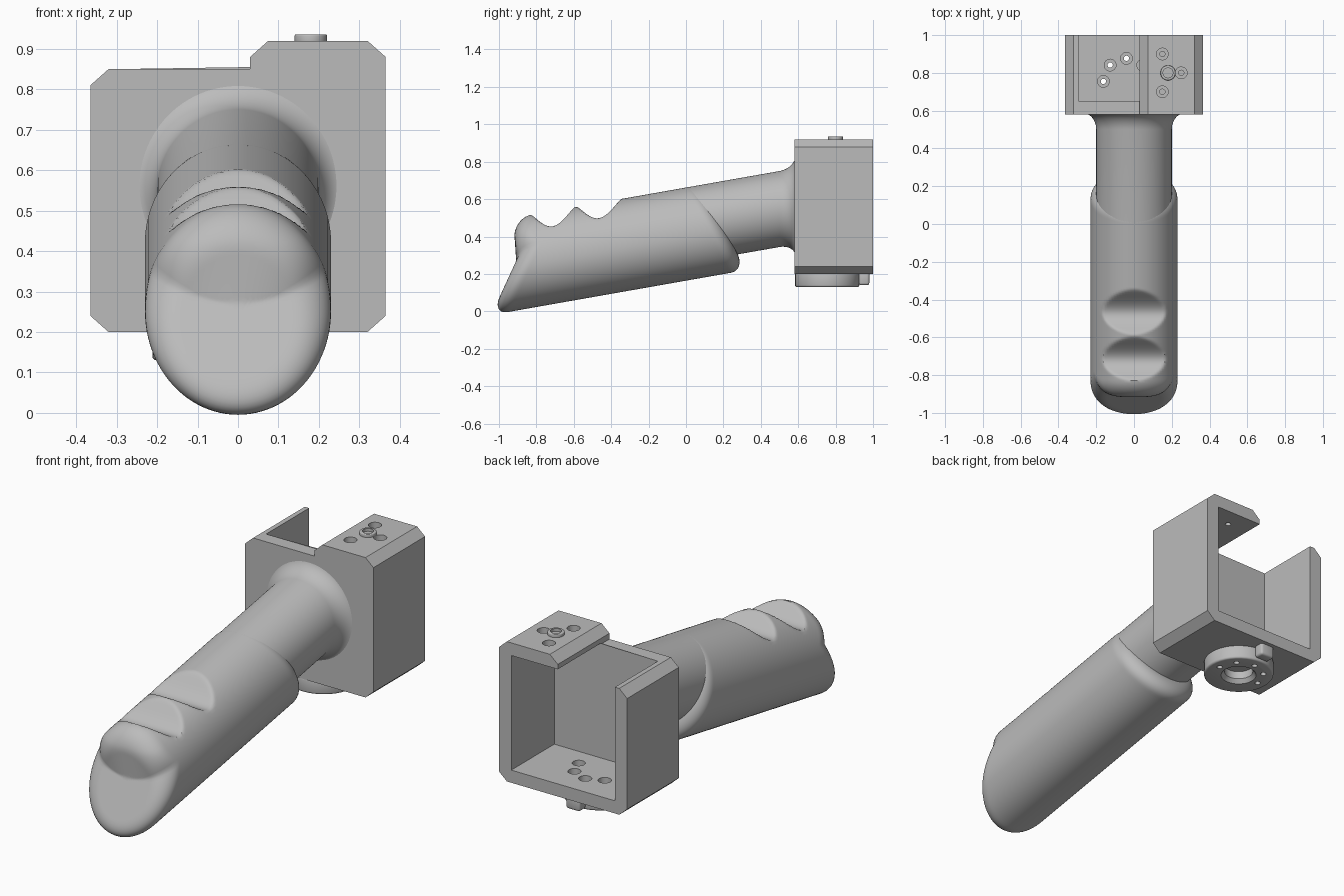
import bpy, bmesh
from math import sin, cos, pi, radians
from mathutils import Matrix

if "Cube" in bpy.data.objects:
    bpy.data.objects.remove(bpy.data.objects["Cube"])

GREY = (0.5, 0.5, 0.5, 1)
mat = bpy.data.materials.new("plain grey")
mat.use_nodes = True
mat.diffuse_color = GREY
mat.node_tree.nodes["Principled BSDF"].inputs["Base Color"].default_value = GREY

SLOPE = 0.176   # the handle rises towards the back
N = 96          # points around the handle


def make(name, bm):
    bmesh.ops.recalc_face_normals(bm, faces=bm.faces)
    me = bpy.data.meshes.new(name)
    bm.to_mesh(me)
    bm.free()
    me.materials.append(mat)
    ob = bpy.data.objects.new(name, me)
    bpy.context.collection.objects.link(ob)
    return ob


def loft(name, rings):
    bm = bmesh.new()
    loops = [[bm.verts.new(p) for p in ring] for ring in rings]
    for a, b in zip(loops, loops[1:]):
        for i in range(len(a)):
            j = (i + 1) % len(a)
            bm.faces.new((a[i], a[j], b[j], b[i]))
    bm.faces.new(loops[0])
    bm.faces.new(loops[-1])
    return make(name, bm)


def box(name, x0, x1, y0, y1, z0, z1):
    bm = bmesh.new()
    bmesh.ops.create_cube(bm, size=1)
    bmesh.ops.scale(bm, vec=(x1 - x0, y1 - y0, z1 - z0), verts=bm.verts)
    bmesh.ops.translate(bm, vec=((x0 + x1) / 2, (y0 + y1) / 2, (z0 + z1) / 2), verts=bm.verts)
    return make(name, bm)


def cylinder(name, x, y, z0, z1, r, r_top=None):
    bm = bmesh.new()
    bmesh.ops.create_cone(bm, cap_ends=True, segments=40, radius1=r, radius2=r_top or r,
                          depth=z1 - z0, matrix=Matrix.Translation((x, y, (z0 + z1) / 2)))
    return make(name, bm)


def apply(ob, kind, **settings):
    mod = ob.modifiers.new(kind, kind)
    for key, value in settings.items():
        setattr(mod, key, value)
    bpy.context.view_layer.objects.active = ob
    bpy.ops.object.modifier_apply(modifier=mod.name)


def cut(targets, cutter):
    for ob in targets:
        apply(ob, "BOOLEAN", object=cutter, operation="DIFFERENCE", solver="EXACT")
    bpy.data.objects.remove(cutter)


def bevel(ob, width):
    apply(ob, "BEVEL", width=width, segments=3, limit_method="ANGLE", angle_limit=radians(30))


def smooth(ob, angle):
    bpy.ops.object.select_all(action="DESELECT")
    ob.select_set(True)
    bpy.context.view_layer.objects.active = ob
    bpy.ops.object.shade_smooth_by_angle(angle=radians(angle))


# Grip: egg-shaped section, slanted butt, finger scoops on top
MID, LOW, HIGH, WIDE = 0.398, 0.234, 0.264, 0.23


def section(scale):
    for i in range(N):
        t = 2 * pi * i / N
        yield (scale * WIDE * cos(t),
               MID + scale * (HIGH if sin(t) > 0 else LOW) * sin(t))


def butt(x, v):
    kink = 0.43 + 0.055 * (x / 0.19) ** 2
    flat = -1.0 + 0.5 * (min(v, kink) - 0.246)
    if v <= kink:
        return flat
    f = min(1, (v - kink) / max(0.02, 0.58 - kink))
    return flat + (-0.918 - flat) * f


def tail(x, v):
    return 0.28 - 0.46 * (v - 0.25)


def scoop(y):
    for start, end in ((-0.83, -0.595), (-0.585, -0.345)):
        if start < y < end:
            return 0.082 * sin(pi * (y - start) / (end - start)) ** 1.2
    return 0


def grip_ring(scale, place):
    ring = []
    for x, v in section(scale):
        y = place(x, v)
        v = min(v, MID + HIGH - scoop(y))
        ring.append((x, y, v + SLOPE * y))
    return ring


ROUND, ROLL = 0.09, 0.38    # depth and relative width of the rounded rim
rings = []
for k in range(1, 17):      # butt face
    rings.append(grip_ring((1 - ROLL) * k / 16, butt))
for k in range(1, 11):      # rim of the butt
    a = pi / 2 * k / 10
    rings.append(grip_ring(1 - ROLL + ROLL * sin(a),
                           lambda x, v: butt(x, v) + ROUND * (1 - cos(a))))
for k in range(1, 90):      # body
    f = k / 90
    rings.append(grip_ring(1, lambda x, v: (butt(x, v) + ROUND) * (1 - f)
                           + (tail(x, v) - 0.08) * f))
for k in range(11):         # rounded heel
    a = pi / 2 * k / 10
    rings.append(grip_ring(1 - 0.42 * (1 - cos(a)),
                           lambda x, v: tail(x, v) - 0.08 * (1 - sin(a))))
smooth(loft("grip", rings), 42)

# Stem, flaring where it meets the housing
stem = []
for k in range(-1, 13):
    y = 0.0 if k < 0 else 0.5 + 0.085 * sin(pi / 2 * k / 12)
    r = 0.2 + (0 if k < 0 else 0.065 * (1 - cos(pi / 2 * k / 12)))
    stem.append([(r * cos(2 * pi * i / N), y,
                  0.459 + SLOPE * y + 1.015 * r * sin(2 * pi * i / N)) for i in range(N)])
smooth(loft("stem", stem), 40)

# Housing: chamfered shell, open at the back and at the top on one side
outline = [(-0.365, 0.24), (-0.32, 0.2), (0.32, 0.2), (0.365, 0.24), (0.365, 0.88),
           (0.32, 0.92), (0.075, 0.92), (0.03, 0.88), (0.03, 0.85), (-0.32, 0.85),
           (-0.365, 0.81)]
housing = loft("housing", [[(x, y, z) for x, z in outline] for y in (0.58, 1.0)])
cut([housing], box("cavity_cutter", -0.295, 0.295, 0.65, 1.1, 0.265, 0.855))
cut([housing], box("opening_cutter", -0.295, 0.03, 0.65, 1.1, 0.5, 1.1))
bevel(housing, 0.008)

# Round mount and stop block under the housing
CX, CY = -0.04, 0.755
mount = cylinder("round_mount", CX, CY, 0.13, 0.205, 0.172)
bevel(mount, 0.01)
cut([mount], cylinder("bore_cutter", CX, CY, 0.1, 0.19, 0.07))
cut([mount], cylinder("bore_chamfer_cutter", CX, CY, 0.12, 0.15, 0.095, 0.07))
stop = box("stop_block", CX - 0.04, CX + 0.04, 0.925, 0.98, 0.14, 0.21)
bevel(stop, 0.012)

# Screw boss on the raised top
boss = cylinder("screw_boss", 0.18, 0.8, 0.91, 0.936, 0.04)
bevel(boss, 0.004)
cut([boss], cylinder("boss_cutter", 0.18, 0.8, 0.922, 1.0, 0.026))

# Counterbored holes in the floor and in the raised top
for k in range(5):
    x, y = CX + 0.122 * cos(pi * k / 4), CY + 0.122 * sin(pi * k / 4)
    cut([housing, mount], cylinder("hole_cutter", x, y, 0.05, 0.3, 0.014))
    cut([housing], cylinder("counterbore_cutter", x, y, 0.235, 0.3, 0.031))
for x, y in ((0.15, 0.9), (0.25, 0.8), (0.15, 0.7)):
    cut([housing], cylinder("hole_cutter", x, y, 0.8, 1.0, 0.014))
    cut([housing], cylinder("counterbore_cutter", x, y, 0.89, 1.0, 0.031))

for ob in (housing, mount, stop, boss):
    smooth(ob, 35)
